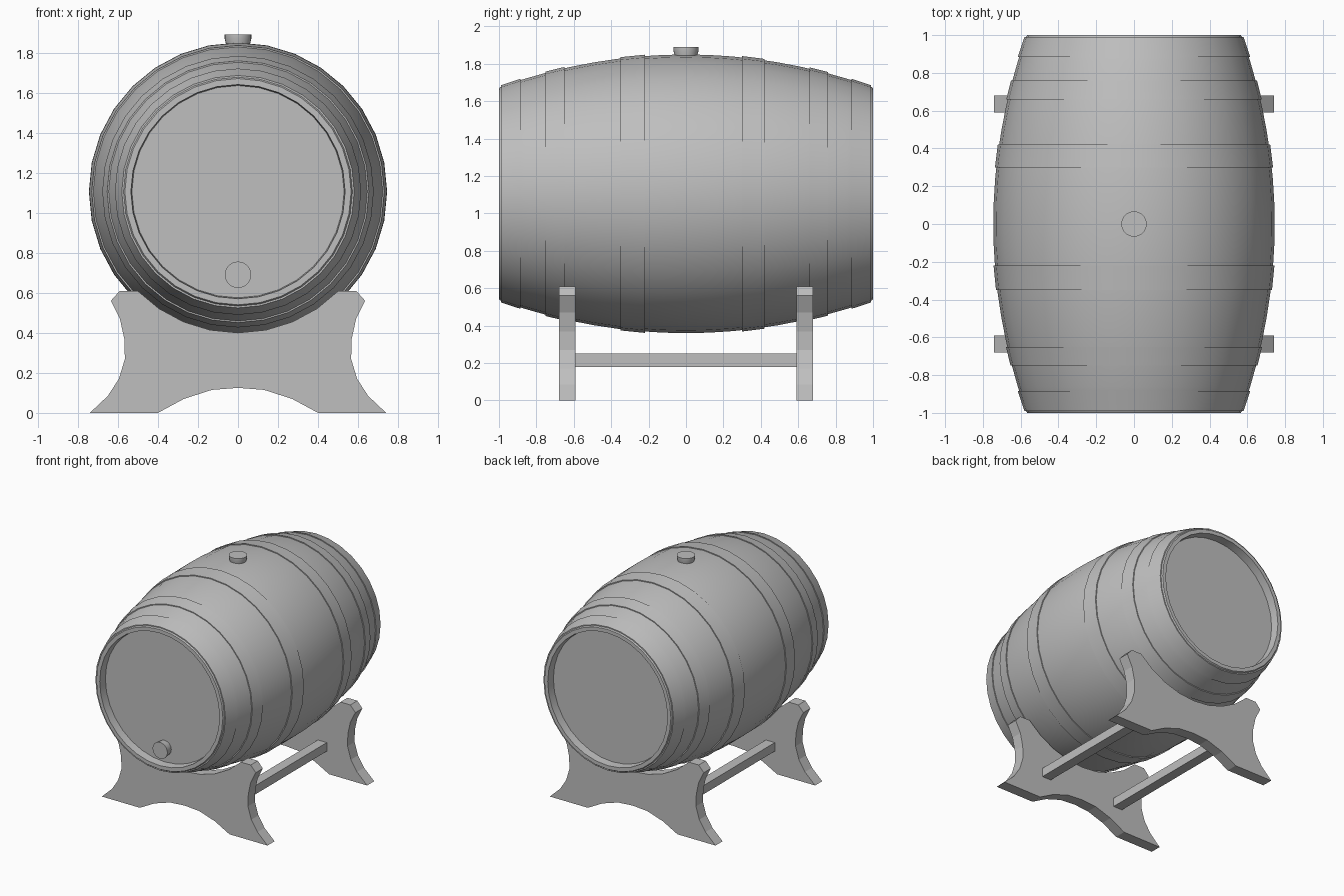
import bpy
import bmesh
import math
from mathutils import Matrix

cube = bpy.data.objects.get("Cube")
if cube:
    bpy.data.objects.remove(cube, do_unlink=True)

# One plain grey for everything
GREY = (0.52, 0.52, 0.52, 1)
grey = bpy.data.materials.new("plain_grey")
grey.use_nodes = True
grey.diffuse_color = GREY
grey.node_tree.nodes["Principled BSDF"].inputs["Base Color"].default_value = GREY

AXIS_Z = 1.105
ALONG_Y = Matrix.Translation((0, 0, AXIS_Z)) @ Matrix.Rotation(-math.pi / 2, 4, "X")


def finish(name, bm, smooth=False):
    bmesh.ops.recalc_face_normals(bm, faces=bm.faces)
    mesh = bpy.data.meshes.new(name)
    bm.to_mesh(mesh)
    bm.free()
    mesh.materials.append(grey)
    if smooth:
        mesh.polygons.foreach_set("use_smooth", [True] * len(mesh.polygons))
        mesh.set_sharp_from_angle(angle=math.radians(30))
    obj = bpy.data.objects.new(name, mesh)
    bpy.context.collection.objects.link(obj)
    return obj


def lathe(name, profile, matrix, sides=32, closed=False):
    """Turn a (radius, height) profile around z, then place it."""
    bm = bmesh.new()
    verts = [bm.verts.new((r, 0, h)) for r, h in profile]
    edges = [bm.edges.new(pair) for pair in zip(verts, verts[1:])]
    if closed:
        edges.append(bm.edges.new((verts[-1], verts[0])))
    bmesh.ops.spin(bm, geom=verts + edges, axis=(0, 0, 1), cent=(0, 0, 0),
                   angle=math.tau, steps=sides)
    bmesh.ops.remove_doubles(bm, verts=bm.verts, dist=0.0005)
    bm.transform(matrix)
    return finish(name, bm, smooth=True)


def box(name, size, location):
    bm = bmesh.new()
    bmesh.ops.create_cube(bm, size=1)
    bm.transform(Matrix.Translation(location) @ Matrix.Diagonal((*size, 1)))
    return finish(name, bm)


def stave_radius(y):
    return 0.745 - 0.175 * y * y


# Barrel body with recessed heads at both ends
STEPS = 16
front_end = [(0, -0.935), (0.53, -0.935), (0.535, -1), (0.565, -1)]
staves = [(stave_radius(y), y)
          for y in (-0.985 + 1.97 * i / STEPS for i in range(STEPS + 1))]
back_end = [(r, -y) for r, y in reversed(front_end)]
lathe("barrel_body", front_end + staves + back_end, ALONG_Y)

# Thin hoops following the bulge
hoops = {
    "front_end_hoop": (-0.99, -0.885),
    "front_quarter_hoop": (-0.75, -0.65),
    "front_bilge_hoop": (-0.35, -0.22),
    "back_bilge_hoop": (0.30, 0.42),
    "back_quarter_hoop": (0.66, 0.76),
    "back_end_hoop": (0.885, 0.99),
}
for name, (a, b) in hoops.items():
    ra, rb = stave_radius(a), stave_radius(b)
    lathe(name, [(ra - 0.01, a), (ra + 0.007, a), (rb + 0.007, b), (rb - 0.01, b)],
          ALONG_Y, closed=True)

# Stoppers: one on top of the bulge, one low on the front head
lathe("top_stopper", [(0, -0.03), (0.055, -0.03), (0.067, 0.015), (0.067, 0.035), (0, 0.035)],
      Matrix.Translation((0, 0, 1.855)), sides=24)
lathe("front_stopper", [(0, -0.01), (0.058, -0.01), (0.066, 0.06), (0, 0.06)],
      Matrix.Translation((0, -0.935, 0.69)) @ Matrix.Rotation(math.pi / 2, 4, "X"), sides=24)

# Cradle end plates: half outline mirrored across x, then extruded
half = [(0, 0.125), (0.13, 0.115), (0.27, 0.07), (0.40, 0), (0.74, 0), (0.65, 0.085),
        (0.595, 0.17), (0.565, 0.27), (0.568, 0.37), (0.59, 0.47), (0.635, 0.56), (0.59, 0.61)]
SADDLE = 0.705
reach = math.acos((AXIS_Z - 0.61) / SADDLE)
for i in range(4, -1, -1):
    a = reach * i / 4
    half.append((SADDLE * math.sin(a), AXIS_Z - SADDLE * math.cos(a)))
outline = half + [(-x, z) for x, z in reversed(half[1:-1])]

for name, y in (("front_cradle", -0.68), ("back_cradle", 0.59)):
    bm = bmesh.new()
    face = bm.faces.new([bm.verts.new((x, y, z)) for x, z in outline])
    new = bmesh.ops.extrude_face_region(bm, geom=[face])["geom"]
    bmesh.ops.translate(bm, vec=(0, 0.09, 0),
                        verts=[v for v in new if isinstance(v, bmesh.types.BMVert)])
    finish(name, bm)

# Rails joining the two cradle plates
for name, x in (("left_rail", 0.34), ("right_rail", -0.34)):
    box(name, (0.08, 1.2, 0.07), (x, 0, 0.215))
